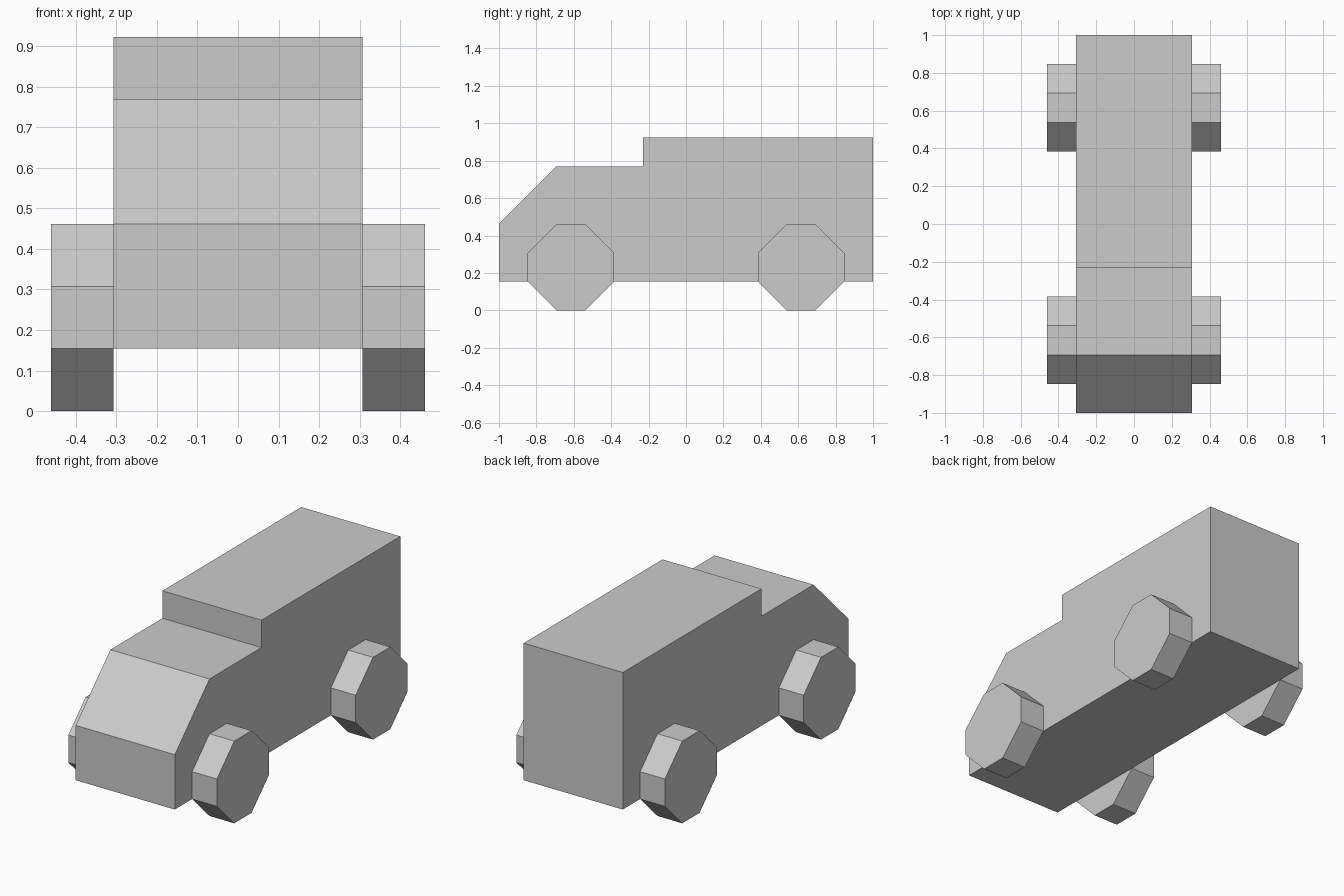
import bpy
import bmesh

cube = bpy.data.objects.get("Cube")
if cube:
    bpy.data.objects.remove(cube, do_unlink=True)

UNIT = 1 / 13  # the van is laid out on a grid, 26 units long

grey = bpy.data.materials.new("light_grey")
grey.use_nodes = True
colour = (0.6, 0.6, 0.6, 1)
grey.diffuse_color = colour
grey.node_tree.nodes["Principled BSDF"].inputs["Base Color"].default_value = colour


def extrude_profile(name, profile, x0, x1):
    """Extrude a closed (y, z) outline from x0 to x1, in grid units."""
    bm = bmesh.new()
    face = bm.faces.new([bm.verts.new((x0 * UNIT, y * UNIT, z * UNIT)) for y, z in profile])
    result = bmesh.ops.extrude_face_region(bm, geom=[face])
    moved = [v for v in result["geom"] if isinstance(v, bmesh.types.BMVert)]
    bmesh.ops.translate(bm, verts=moved, vec=((x1 - x0) * UNIT, 0, 0))
    bmesh.ops.recalc_face_normals(bm, faces=bm.faces)
    mesh = bpy.data.meshes.new(name)
    bm.to_mesh(mesh)
    bm.free()
    mesh.materials.append(grey)
    obj = bpy.data.objects.new(name, mesh)
    bpy.context.collection.objects.link(obj)
    return obj


# Body: sloped windscreen, low cab roof, raised cargo box
body = [(-13, 2), (13, 2), (13, 12), (-3, 12), (-3, 10), (-9, 10), (-13, 6)]
extrude_profile("van_body", body, -4, 4)

# Wheels: octagons with short flats, standing outside the body
octagon = [(-1, -3), (1, -3), (3, -1), (3, 1), (1, 3), (-1, 3), (-3, 1), (-3, -1)]
for end, centre in (("front", -8), ("rear", 8)):
    outline = [(centre + y, 3 + z) for y, z in octagon]
    for side, sign in (("left", 1), ("right", -1)):
        extrude_profile(f"{end}_{side}_wheel", outline, 4 * sign, 6 * sign)
